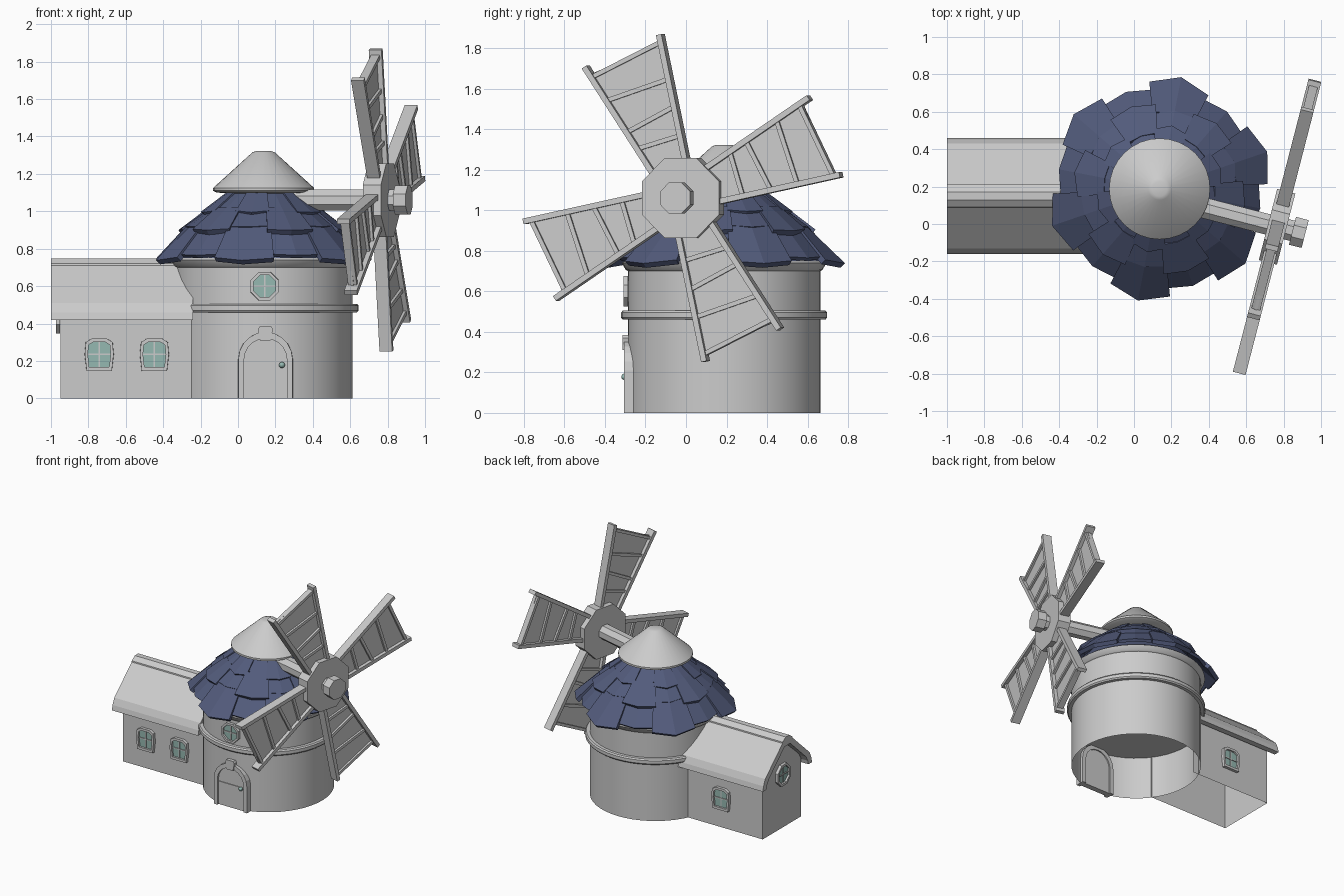
import bpy, bmesh, random
from math import sin, cos, pi, radians, atan2, hypot
from mathutils import Matrix, Vector

if "Cube" in bpy.data.objects:
    bpy.data.objects.remove(bpy.data.objects["Cube"])

random.seed(4)
CX, CY = 0.137, 0.188          # tower axis
I = Matrix.Identity(4)


def material(name, rgb):
    m = bpy.data.materials.new(name)
    m.diffuse_color = (*rgb, 1)
    m.use_nodes = True
    m.node_tree.nodes["Principled BSDF"].inputs["Base Color"].default_value = m.diffuse_color
    return m


BLUE = material("blue_slate", (0.085, 0.105, 0.20))
TEAL = material("teal_glass", (0.30, 0.48, 0.44))


def solid(name, verts, faces, M=I, mat=None, smooth=False):
    me = bpy.data.meshes.new(name)
    me.from_pydata([M @ Vector(v) for v in verts], [], faces)
    bm = bmesh.new()
    bm.from_mesh(me)
    bmesh.ops.recalc_face_normals(bm, faces=bm.faces)
    bm.to_mesh(me)
    bm.free()
    ob = bpy.data.objects.new(name, me)
    bpy.context.collection.objects.link(ob)
    if mat:
        me.materials.append(mat)
    if smooth:
        bpy.ops.object.select_all(action='DESELECT')
        ob.select_set(True)
        bpy.context.view_layer.objects.active = ob
        bpy.ops.object.shade_smooth_by_angle(angle=radians(35))
    return ob


def prism(name, pts, y0, y1, M=I, mat=None):
    """Extrude an x-z outline along y."""
    n = len(pts)
    v = [(x, y, z) for y in (y0, y1) for x, z in pts]
    f = [(i, (i + 1) % n, n + (i + 1) % n, n + i) for i in range(n)]
    return solid(name, v, f + [tuple(range(n)), tuple(range(n, 2 * n))], M, mat)


def frame(name, outer, inner, y0, y1, M=I, closed=True):
    """Extruded border between two outlines, outer edge tapered."""
    n, c = len(outer), 0.94
    mid = [(o[0] * c + i[0] * (1 - c), o[1]) for o, i in zip(outer, inner)]
    v = [(x, y, z) for pts, y in ((outer, y0), (mid, y1), (inner, y1), (inner, y0)) for x, z in pts]
    f = []
    for i in range(n if closed else n - 1):
        j = (i + 1) % n
        f += [(k * n + i, k * n + j, (k + 1) % 4 * n + j, (k + 1) % 4 * n + i) for k in range(4)]
    if not closed:
        f += [tuple(k * n + e for k in range(4)) for e in (0, n - 1)]
    return solid(name, v, f, M)


def box(name, lo, hi, M=I, mat=None):
    pts = [(lo[0], lo[2]), (hi[0], lo[2]), (hi[0], hi[2]), (lo[0], hi[2])]
    return prism(name, pts, lo[1], hi[1], M, mat)


def lathe(name, prof, n=48, closed=False, cap=False, mat=None):
    k = len(prof)
    v = [(CX + r * cos(2 * pi * i / n), CY + r * sin(2 * pi * i / n), z) for i in range(n) for r, z in prof]
    f = []
    for i in range(n):
        j = (i + 1) % n
        f += [(i * k + a, j * k + a, j * k + (a + 1) % k, i * k + (a + 1) % k) for a in range(k if closed else k - 1)]
    if cap:
        f.append(tuple(i * k + k - 1 for i in range(n)))
    return solid(name, v, f, mat=mat, smooth=True)


def ngon(n, r, rot=0.0):
    return [(r * cos(2 * pi * i / n + rot), r * sin(2 * pi * i / n + rot)) for i in range(n)]


# tower shell, band, inner ceiling and cap
lathe("tower_wall", [(0.475, 0), (0.475, 0.70), (0.485, 0.705), (0.505, 0.74), (0.47, 0.76)])
lathe("tower_band", [(0.47, 0.46), (0.50, 0.46), (0.508, 0.47), (0.508, 0.495), (0.50, 0.505), (0.47, 0.505)], closed=True)
lathe("tower_ceiling", [(0.474, 0.34), (0.05, 0.34)], cap=True)
lathe("roof_cap", [(0.10, 1.09), (0.25, 1.10), (0.27, 1.11), (0.27, 1.125), (0.06, 1.315), (0.04, 1.322)], 32, cap=True)
lathe("roof_core", [(0.45, 0.745), (0.49, 0.75), (0.40, 0.86), (0.27, 0.98), (0.15, 1.10)], 24, mat=BLUE)


# slate tiles: three tiers of twelve, alternately raised, pointed in the middle
def tile(name, a, w, r0, z0, r1, z1, t, point):
    L = hypot(r1 - r0, z1 - z0)
    nr, nz = (z0 - z1) / L * t, (r1 - r0) / L * t
    v = []
    for k, d in enumerate((-w, 0, w)):
        e = point if k == 1 else random.uniform(-0.01, 0.01)
        for r, z in ((r0, z0), (r1 + e, z1 - e * 0.4)):
            for s in (0, 1):
                rr = r + nr * s
                v.append((CX + rr * cos(a + d), CY + rr * sin(a + d), z + nz * s))
    f = [(0, 1, 3, 2), (8, 9, 11, 10)]
    for c in (0, 4):
        f += [(c + p, c + q, c + 4 + q, c + 4 + p) for p, q in ((0, 1), (1, 3), (3, 2), (2, 0))]
    solid(name, v, f, mat=BLUE)


tiers = [(0.16, 1.09, 0.305, 0.975), (0.28, 0.995, 0.425, 0.88), (0.39, 0.90, 0.545, 0.73)]
for t, (r0, z0, r1, z1) in enumerate(tiers):
    for i in range(12):
        up = (i + t) % 2 == 0
        tile(f"roof_tile_{t}_{i}", radians(79 + 30 * i), radians(16.5 if up else 14.5), r0, z0,
             r1 + (0.005 if up else -0.025), z1 + (0 if up else 0.025), 0.032 if up else 0.022,
             (0.035 if t == 2 else 0.015) if up else 0.012)

# annex walls, open below
YC, HW = 0.15, 0.24
SIDE = Matrix(((0, 1, 0, 0), (1, 0, 0, YC), (0, 0, 1, 0), (0, 0, 0, 1)))
w = [(-HW, 0), (-HW, 0.47), (-0.215, 0.51), (0, 0.70), (0.215, 0.51), (HW, 0.47), (HW, 0)]
solid("annex_walls", [(y, x, z) for x in (-0.95, -0.24) for y, z in w],
      [tuple(range(7))] + [(i, i + 1, i + 8, i + 7) for i in range(6)], SIDE)

# annex roof with bent eaves and ridge cap
half = [(-0.31, 0.42), (-0.302, 0.46), (-0.28, 0.51), (-0.06, 0.712)]
under = [(-0.035, 0.675), (-0.235, 0.49), (-0.258, 0.45), (-0.265, 0.42)]
prof = half + [(-x, z) for x, z in half[::-1]] + [(-x, z) for x, z in under[::-1]] + under
prism("annex_roof", prof, -1.0, -0.24, SIDE)
cap = [(-0.065, 0.69), (-0.06, 0.72), (-0.022, 0.747), (0.022, 0.747), (0.06, 0.72), (0.065, 0.69), (0, 0.68)]
prism("annex_ridge", cap, -1.0, -0.28, SIDE)


# windows: frame, glass and glazing bars, local -y facing out
def window(name, shape, loc, turn):
    M = Matrix.Translation(loc) @ Matrix.Rotation(radians(turn), 4, 'Z')
    inner = [(x * 0.78, z * 0.78) for x, z in shape]
    frame(name + "_frame", shape, inner, -0.001, -0.024, M)
    prism(name + "_glass", inner, -0.002, -0.008, M, TEAL)
    h = max(z for x, z in inner)
    wd = max(x for x, z in inner)
    box(name + "_bar_v", (-0.004, -0.014, -h), (0.004, -0.004, h), M)
    box(name + "_bar_h", (-wd, -0.014, -0.004), (wd, -0.004, 0.004), M)


arched = [(-0.068, -0.088), (0.068, -0.088), (0.078, 0), (0.072, 0.065), (0.04, 0.085),
          (-0.04, 0.085), (-0.072, 0.065), (-0.078, 0)]
window("annex_window_a", arched, (-0.742, YC - HW, 0.235), 0)
window("annex_window_b", arched, (-0.447, YC - HW, 0.235), 0)
window("annex_window_back", arched, (-0.59, YC + HW, 0.235), 180)
window("annex_gable_window", ngon(8, 0.09, pi / 8), (-0.95, YC, 0.43), -90)
window("tower_window", ngon(8, 0.082, pi / 8), (0.142, -0.285, 0.60), 0)


# door
def arch(hw, h, n=10):
    s = h - hw
    return [(-hw, 0)] + [(-hw * cos(pi * i / n), s + hw * sin(pi * i / n)) for i in range(n + 1)] + [(hw, 0)]


D = Matrix.Translation((0.147, 0.004, 0))
frame("door_frame", arch(0.147, 0.355), arch(0.115, 0.32), -0.24, -0.31, D, closed=False)
prism("door_panel", arch(0.117, 0.322), -0.25, -0.294, D)
prism("door_keystone", [(-0.028, 0.31), (0.028, 0.31), (0.04, 0.37), (0.03, 0.385), (-0.03, 0.385), (-0.04, 0.37)],
      -0.25, -0.318, D)
box("door_rail", (-0.11, -0.300, 0.172), (0.075, -0.28, 0.186), D)
bpy.ops.mesh.primitive_uv_sphere_add(segments=12, ring_count=8, radius=0.016, location=(0.235, -0.303, 0.178))
bpy.context.object.name = "door_knob"
bpy.context.object.data.materials.append(TEAL)

# sail hub, boss and shaft; local x runs out along the axle
HUB = Matrix.Translation((0.765, -0.015, 1.06)) @ Matrix.Rotation(radians(-14.5), 4, 'Z')
AX = HUB @ Matrix.Rotation(radians(90), 4, 'Z')      # local -y runs outward
prism("sail_hub", ngon(8, 0.213, pi / 8), 0.05, -0.05, AX)
prism("sail_boss_neck", ngon(8, 0.06, pi / 8), -0.05, -0.10, AX)
prism("sail_boss", ngon(8, 0.083, pi / 8), -0.085, -0.155, AX)
prism("axle", ngon(8, 0.06, pi / 8), 0.03, 0.58, AX)


# sails: two splayed spars, rungs and a thin panel
def beam(name, p, q, wid, x0, x1, M):
    a = atan2(q[1] - p[1], q[0] - p[0])
    R = M @ Matrix.Translation((0, p[0], p[1])) @ Matrix.Rotation(a, 4, 'X')
    box(name, (x0, 0, -wid / 2), (x1, hypot(q[0] - p[0], q[1] - p[1]), wid / 2), R)


def hw(a):
    return 0.085 + (a - 0.15) * 0.19


for k in range(4):
    B = HUB @ Matrix.Rotation(radians(22.8 + 90 * k), 4, 'X')
    for s, side in ((-1, "left"), (1, "right")):
        beam(f"sail_{k}_spar_{side}", (0.15, s * hw(0.15)), (0.788, s * hw(0.788)), 0.028, -0.035, 0.035, B)
    for j, a in enumerate((0.30, 0.42, 0.58, 0.74)):
        d = 0.012 * (-1) ** j
        beam(f"sail_{k}_rung_{j}", (a - d, -hw(a)), (a + d, hw(a)), 0.022, -0.024, 0.024, B)
    q = [(0.15, -hw(0.15)), (0.745, -hw(0.745)), (0.745, hw(0.745)), (0.15, hw(0.15))]
    solid(f"sail_{k}_panel", [(x, y, z) for x in (-0.008, 0.008) for y, z in q],
          [(0, 1, 2, 3), (4, 5, 6, 7)] + [(i, (i + 1) % 4, 4 + (i + 1) % 4, 4 + i) for i in range(4)], B)
